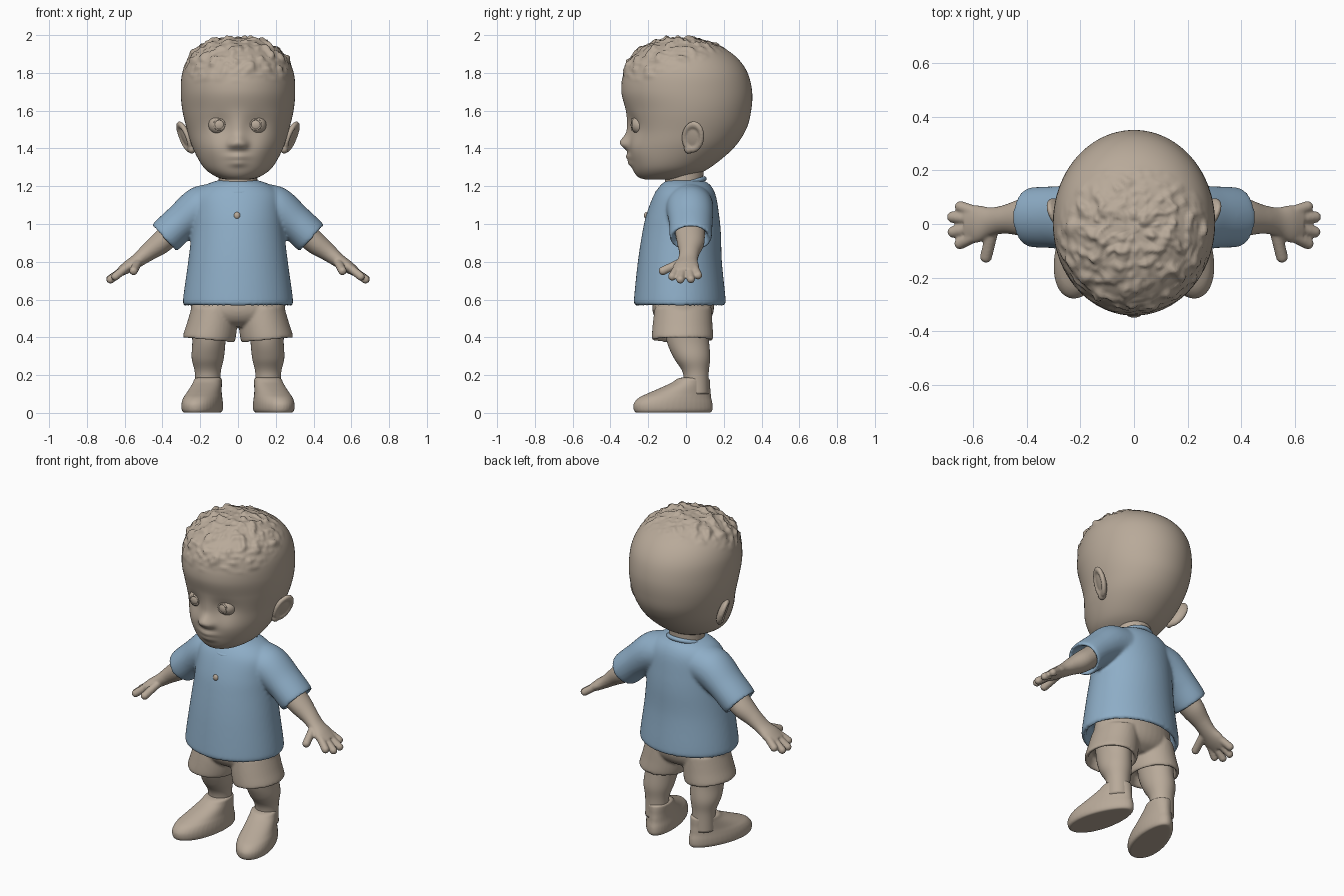
import bpy, bmesh, math
from mathutils import Vector, Matrix, noise

if "Cube" in bpy.data.objects:
    bpy.data.objects.remove(bpy.data.objects["Cube"])


def material(name, rgb):
    m = bpy.data.materials.new(name)
    m.diffuse_color = (*rgb, 1)
    m.use_nodes = True
    m.node_tree.nodes["Principled BSDF"].inputs["Base Color"].default_value = m.diffuse_color
    return m


TAN = material("warm_tan", (0.48, 0.40, 0.32))
BLUE = material("soft_blue", (0.27, 0.42, 0.57))


def spline(a, b, c, d, t):
    return [0.5 * (2*q + (r-p)*t + (2*p-5*q+4*r-s)*t*t + (3*q-p-3*r+s)*t**3)
            for p, q, r, s in zip(a, b, c, d)]


def loft(bm, rings, side=1, n=40, sub=6, egg=0.0):
    """Smooth skin through rings (x, y, z, half width, half depth, tilt about y)."""
    rings = [tuple(r) + (0,) * (6 - len(r)) for r in rings]
    path, last = [], len(rings) - 1
    for i in range(last):
        for k in range(sub):
            path.append(spline(rings[max(i-1, 0)], rings[i], rings[i+1],
                               rings[min(i+2, last)], k / sub))
    path.append(rings[-1])
    loops = []
    for x, y, z, a, b, tilt in path:
        t, loop = math.radians(tilt), []
        for j in range(n):
            u = 2 * math.pi * j / n
            w = a * math.cos(u) * (1 - egg * math.sin(u))
            loop.append(bm.verts.new((side * (x + w * math.cos(t)), y + b * math.sin(u),
                                      z - w * math.sin(t))))
        loops.append(loop)
    for p, q in zip(loops, loops[1:]):
        for j in range(n):
            bm.faces.new((p[j], p[(j+1) % n], q[(j+1) % n], q[j]))
    bm.faces.new(loops[0])
    bm.faces.new(loops[-1])


def profile(bm, rows, **kw):
    """Upright loft from rows (z, front y, back y, half width)."""
    loft(bm, [(0, (f+b)/2, z, w, (b-f)/2) for z, f, b, w in rows], **kw)


def ball(bm, pos, radii, rot=None):
    m = Matrix.Translation(pos) @ (rot or Matrix()) @ Matrix.Diagonal((*radii, 1))
    bmesh.ops.create_uvsphere(bm, u_segments=24, v_segments=16, radius=1, matrix=m)


def digit(bm, p, q, r):
    for k in range(9):
        ball(bm, Vector(p).lerp(Vector(q), k / 8), (r, r, r))


def torus(bm, m, R, r, squash=1.0, n=40, k=10):
    g = [[bm.verts.new(m @ Vector(((R + r*math.cos(v)) * math.cos(u) * squash,
                                   (R + r*math.cos(v)) * math.sin(u), r*math.sin(v))))
          for v in [2*math.pi*j/k for j in range(k)]] for u in [2*math.pi*i/n for i in range(n)]]
    for i in range(n):
        for j in range(k):
            bm.faces.new((g[i][j], g[(i+1) % n][j], g[(i+1) % n][(j+1) % k], g[i][(j+1) % k]))


def finish(bm, name, mat, voxel=0, smooth=4):
    bmesh.ops.recalc_face_normals(bm, faces=bm.faces)
    me = bpy.data.meshes.new(name)
    bm.to_mesh(me)
    bm.free()
    me.materials.append(mat)
    me.polygons.foreach_set("use_smooth", [True] * len(me.polygons))
    ob = bpy.data.objects.new(name, me)
    bpy.context.collection.objects.link(ob)
    if voxel:
        r = ob.modifiers.new("blend", 'REMESH')
        r.mode, r.voxel_size, r.use_smooth_shade = 'VOXEL', voxel, True
        s = ob.modifiers.new("soften", 'SMOOTH')
        s.factor, s.iterations = 0.5, smooth


# Head: profile, then sculpted face and curly hair
bm = bmesh.new()
profile(bm, [(1.235, -.21, -.02, .06), (1.25, -.255, .03, .115), (1.30, -.285, .13, .182),
             (1.40, -.300, .25, .238), (1.50, -.303, .318, .270), (1.60, -.318, .345, .294),
             (1.70, -.342, .350, .303), (1.80, -.330, .326, .295), (1.88, -.292, .270, .260),
             (1.94, -.215, .185, .195), (1.975, -.125, .09, .11), (1.986, -.03, .0, .015)],
        n=144, sub=11)
SCULPT = [(0, 1.43, .027, .027, -.040), (0, 1.49, .028, .05, -.012),     # nose, bridge
          (0, 1.356, .038, .013, -.020), (0, 1.322, .032, .013, -.016)]  # lips
for s in (1, -1):
    SCULPT += [(s*.1, 1.525, .046, .042, .016), (s*.034, 1.42, .016, .016, -.016),
               (s*.13, 1.39, .05, .05, -.014)]
for v in bm.verts:
    x, y, z = v.co
    if y < -.08:
        for cx, cz, sx, sz, amt in SCULPT:
            v.co.y += amt * math.exp(-((x-cx)/sx)**2/2 - ((z-cz)/sz)**2/2)
    mask = min(1, max(0, (z - 1.745 - .4*max(0, y + .2)) / .09))
    if mask:
        p = Vector((x, y, z))
        lump = max(0, noise.noise(p*19 + Vector((3, 1, 7))))
        curl = lump * .03 + max(0, noise.noise(p*36)) * .016 - .002
        v.co += (p - Vector((0, 0, 1.62))).normalized() * curl * mask
finish(bm, "head", TAN)

# Eyes with iris rims
bm = bmesh.new()
for s in (1, -1):
    ball(bm, (s*.098 - .003, -.239, 1.525), (.056, .054, .052))
    torus(bm, Matrix.Translation((s*.096 - .003, -.284, 1.527)) @ Matrix.Rotation(math.pi/2, 4, 'X'),
          .027, .005, n=28)
finish(bm, "eyes", TAN)

# Ears: thin shell with a raised rim and a lobe
bm = bmesh.new()
for s in (1, -1):
    rot = (Matrix.Rotation(s*math.radians(20), 4, 'Y') @ Matrix.Rotation(-s*math.radians(20), 4, 'Z')
           @ Matrix.Rotation(math.radians(-10), 4, 'X'))
    ball(bm, (s*.272, .04, 1.46), (.02, .054, .080), rot)
    torus(bm, Matrix.Translation((s*.272, .04, 1.46)) @ rot @ Matrix.Translation((s*.01, 0, .004))
          @ Matrix.Rotation(math.pi/2, 4, 'Y'), .048, .014, 1.45)
    ball(bm, (s*.245, .015, 1.40), (.022, .026, .028))
finish(bm, "ears", TAN, .006, 3)

# Neck
bm = bmesh.new()
loft(bm, [(0, -.005, 1.12, .11, .105), (0, -.01, 1.22, .102, .1), (0, -.01, 1.36, .105, .11)])
finish(bm, "neck", TAN)

# Shirt body with hollow hem, and sleeves
bm = bmesh.new()
profile(bm, [(1.232, -.10, .09, .105), (1.205, -.135, .13, .175), (1.15, -.172, .158, .228),
             (1.05, -.210, .175, .238), (.95, -.232, .185, .246), (.80, -.255, .19, .264),
             (.62, -.274, .208, .289), (.575, -.274, .208, .29), (.575, -.250, .185, .268),
             (.66, -.235, .175, .25)], n=56)
for s in (1, -1):
    loft(bm, [(.08, .02, 1.11, .11, .12, 100), (.20, .02, 1.085, .114, .125, 113),
              (.30, .025, 1.01, .098, .116, 128), (.388, .025, .928, .095, .110, 132),
              (.380, .025, .935, .073, .088, 132), (.34, .025, .968, .068, .083, 132)], side=s)
finish(bm, "shirt", BLUE, .009, 9)

# Collar band
bm = bmesh.new()
torus(bm, Matrix.Translation((0, -.028, 1.202)) @ Matrix.Rotation(math.radians(17), 4, 'X'),
      .13, .013, .85)
finish(bm, "collar", BLUE)

# Chest button
bm = bmesh.new()
ball(bm, (-.005, -.211, 1.045), (.017, .011, .018))
finish(bm, "button", TAN)

# Arms with hands
bm = bmesh.new()
for s in (1, -1):
    loft(bm, [(.33, .02, .97, .062, .08, 130), (.41, .025, .90, .060, .072, 128),
              (.48, .018, .848, .047, .054, 124), (.535, .008, .805, .037, .054, 122),
              (.585, 0, .772, .032, .070, 122), (.625, 0, .745, .024, .066, 124)], side=s)
    for y0, x1, y1, z1 in ((.048, .648, .064, .728), (.017, .677, .026, .708),
                           (-.017, .675, -.030, .706), (-.048, .650, -.073, .722)):
        digit(bm, (s*.60, y0, .762), (s*x1, y1, z1), .022)
    digit(bm, (s*.53, -.03, .795), (s*.553, -.122, .752), .023)
finish(bm, "arms", TAN, .006, 4)

# Shorts
bm = bmesh.new()
loft(bm, [(0, -.01, .65, .235, .155), (0, -.015, .55, .25, .163), (0, -.015, .49, .22, .14),
          (0, -.015, .455, .15, .09)])
for s in (1, -1):
    loft(bm, [(.125, -.015, .56, .12, .150), (.138, -.018, .47, .134, .158),
              (.154, -.018, .392, .138, .162, -5), (.154, -.018, .395, .117, .142, -5),
              (.155, -.018, .45, .105, .13, -5)], side=s)
finish(bm, "shorts", TAN, .008, 4)

# Legs
bm = bmesh.new()
for s in (1, -1):
    loft(bm, [(.152, 0, .50, .095, .115), (.154, .01, .38, .088, .112),
              (.160, .032, .29, .085, .096), (.160, .052, .21, .068, .068),
              (.160, .055, .10, .066, .066)], side=s)
finish(bm, "legs", TAN)

# Shoes, toes turned outward, with lace bands over the instep
for s, name in ((1, "left_shoe"), (-1, "right_shoe")):
    bm = bmesh.new()
    loft(bm, [(0, -.07, .001, .088, .205), (0, -.07, .018, .097, .215), (0, -.07, .05, .098, .214),
              (0, -.06, .08, .093, .197), (0, -.037, .103, .086, .172), (0, -.006, .13, .08, .138),
              (0, .027, .16, .074, .104), (0, .042, .182, .070, .084), (0, .045, .188, .05, .055)],
         egg=.13)
    for y, z, w in ((-.06, .158, .060), (-.095, .140, .066), (-.13, .120, .070)):
        for k in range(19):
            u = math.pi * k / 18
            ball(bm, (w*math.cos(u), y + .03*(1-math.sin(u)), z - .035 + .03*math.sin(u)),
                 (.014, .014, .014))
    bm.transform(Matrix.Translation((s*.166, 0, 0)) @ Matrix.Rotation(s*math.radians(15), 4, 'Z'))
    finish(bm, name, TAN, .006, 3)
